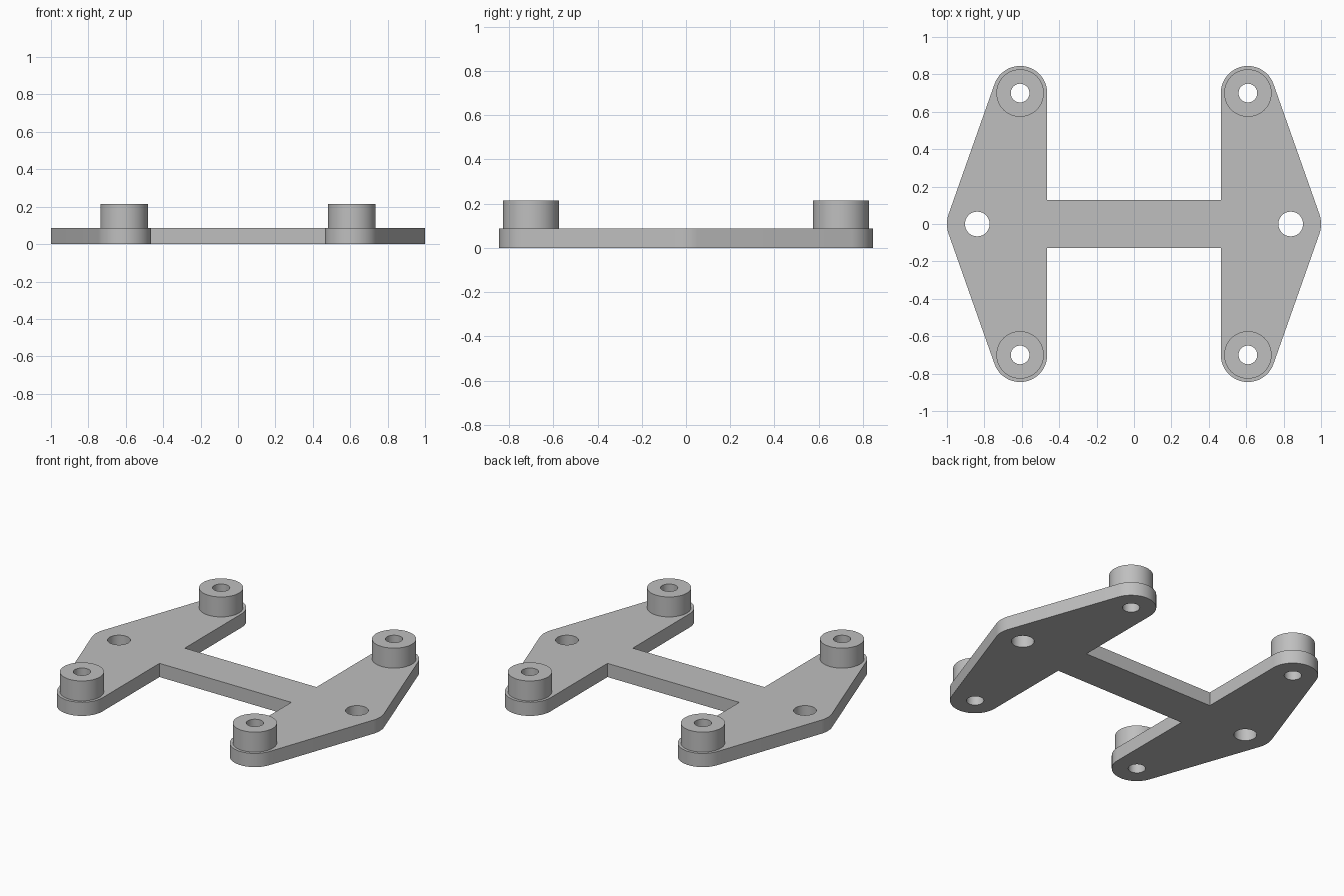
import bpy
import bmesh
from math import pi, cos, sin, acos, atan2, hypot, radians

cube = bpy.data.objects.get("Cube")
if cube:
    bpy.data.objects.remove(cube, do_unlink=True)

# Main dimensions
PLATE_H, BOSS_TOP = 0.087, 0.214
POST_X, POST_Y, END_R = 0.609, 0.70, 0.145
TIP_X, TIP_R = 0.838, 0.162
BAR_HALF = 0.127
BOSS_R, SCREW_R, SIDE_R = 0.127, 0.05, 0.066

grey = bpy.data.materials.new("plain grey")
grey.use_nodes = True
colour = (0.52, 0.52, 0.52, 1)
grey.diffuse_color = colour
grey.node_tree.nodes["Principled BSDF"].inputs["Base Color"].default_value = colour


def arc(cx, cy, r, start, end, steps):
    return [(cx + r * cos(start + (end - start) * i / steps),
             cy + r * sin(start + (end - start) * i / steps)) for i in range(steps + 1)]


def circle(cx, cy, r, steps=48):
    return arc(cx, cy, r, 0, 2 * pi, steps)[:-1]


def extruded(name, loops, bottom, top):
    """Solid from closed 2D loops; inner loops become through holes."""
    curve = bpy.data.curves.new(name, "CURVE")
    curve.dimensions = "2D"
    curve.fill_mode = "BOTH"
    curve.extrude = (top - bottom) / 2
    for loop in loops:
        spline = curve.splines.new("POLY")
        spline.points.add(len(loop) - 1)
        for point, (x, y) in zip(spline.points, loop):
            point.co = (x, y, 0, 1)
        spline.use_cyclic_u = True
    obj = bpy.data.objects.new(name, curve)
    bpy.context.collection.objects.link(obj)
    bpy.ops.object.select_all(action="DESELECT")
    obj.select_set(True)
    bpy.context.view_layer.objects.active = obj
    bpy.ops.object.convert(target="MESH")
    obj = bpy.context.view_layer.objects.active
    mesh = obj.data
    bm = bmesh.new()
    bm.from_mesh(mesh)
    bmesh.ops.remove_doubles(bm, verts=bm.verts, dist=0.0001)
    bmesh.ops.translate(bm, verts=bm.verts, vec=(0, 0, (top + bottom) / 2))
    bmesh.ops.recalc_face_normals(bm, faces=bm.faces)
    bm.to_mesh(mesh)
    bm.free()
    mesh.materials.clear()
    mesh.materials.append(grey)
    bpy.ops.object.shade_smooth_by_angle(angle=radians(30))
    return obj


# Base plate: two pointed ears with rounded ends, joined by a bar
dx = TIP_X - POST_X
tangent = acos((END_R - TIP_R) / hypot(dx, POST_Y)) - atan2(POST_Y, dx)
inner = POST_X - END_R
half = [(inner, -BAR_HALF)]
half += arc(POST_X, -POST_Y, END_R, -pi, -tangent, 24)
half += arc(TIP_X, 0, TIP_R, -tangent, tangent, 12)
half += arc(POST_X, POST_Y, END_R, tangent, pi, 24)
half += [(inner, BAR_HALF)]
outline = half + [(-x, -y) for x, y in half]

posts = [(sx * POST_X, sy * POST_Y) for sx in (-1, 1) for sy in (-1, 1)]
holes = [circle(x, y, SCREW_R) for x, y in posts]
holes += [circle(sx * TIP_X, 0, SIDE_R) for sx in (-1, 1)]
extruded("base_plate", [outline] + holes, 0, PLATE_H)

# Hollow standoffs over the corner holes
for x, y in posts:
    name = ("back" if y > 0 else "front") + ("_left" if x > 0 else "_right") + "_standoff"
    extruded(name, [circle(x, y, BOSS_R), circle(x, y, SCREW_R)], PLATE_H, BOSS_TOP)
